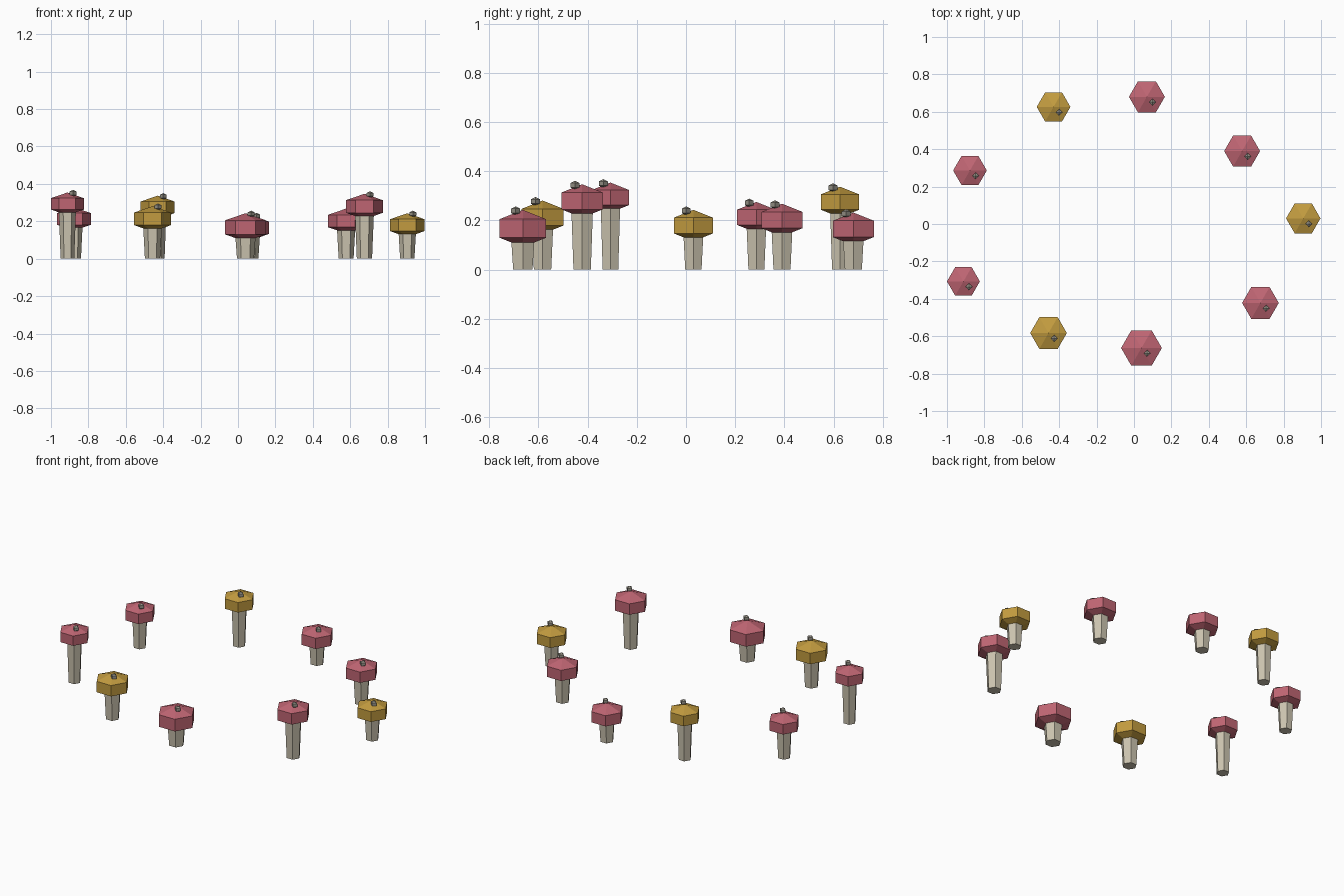
import bpy
from math import pi

cube = bpy.data.objects.get("Cube")
if cube:
    bpy.data.objects.remove(cube, do_unlink=True)


def material(name, rgb):
    m = bpy.data.materials.new(name)
    m.use_nodes = True
    m.diffuse_color = (*rgb, 1)
    m.node_tree.nodes["Principled BSDF"].inputs["Base Color"].default_value = (*rgb, 1)
    return m


RED = material("rose_red", (0.52, 0.13, 0.17))
GOLD = material("mustard_gold", (0.54, 0.33, 0.05))
CREAM = material("pale_stem", (0.60, 0.55, 0.43))
GREY = material("spot_grey", (0.33, 0.31, 0.26))


def finish(name, mat):
    ob = bpy.context.object
    ob.name = ob.data.name = name
    ob.data.materials.append(mat)
    return ob


def mushroom(n, x, y, apex, width, mat):
    radius = width / 0.866          # the widest rings sit at 60 degrees from the poles
    height = radius * 0.6
    middle = apex - height

    # Six-sided stem, a little wider under the cap
    bpy.ops.mesh.primitive_cone_add(vertices=6, radius1=radius * 0.36, radius2=radius * 0.46,
                                    depth=middle, location=(x, y, middle / 2),
                                    rotation=(0, 0, pi / 6))
    finish(f"stem_{n}", CREAM)

    # Faceted cap: flattened low-poly sphere with corners on the x axis
    bpy.ops.mesh.primitive_uv_sphere_add(segments=6, ring_count=3, radius=1,
                                         location=(x, y, middle))
    cap = finish(f"cap_{n}", mat)
    # Turn the corners onto the x axis whatever the primitive's start angle
    if not any(abs(v.co.y) < 0.01 and abs(v.co.x) > 0.1 for v in cap.data.vertices):
        cap.rotation_euler.z = pi / 6
    cap.scale = (radius, radius, height)

    # Small diamond spot beside the apex
    bpy.ops.mesh.primitive_uv_sphere_add(segments=4, ring_count=2, radius=1,
                                         location=(x + 0.03, y - 0.029, apex - 0.004))
    spot = finish(f"spot_{n}", GREY)
    spot.scale = (0.021, 0.021, 0.018)


# Ring of mushrooms: x, y, apex height, cap half-width, colour
RING = [
    (0.905, 0.03, 0.243, 0.092, GOLD),
    (0.578, 0.39, 0.268, 0.096, RED),
    (0.069, 0.68, 0.232, 0.096, RED),
    (-0.43, 0.626, 0.337, 0.09, GOLD),
    (-0.877, 0.286, 0.275, 0.09, RED),
    (-0.912, -0.307, 0.354, 0.088, RED),
    (-0.457, -0.583, 0.281, 0.098, GOLD),
    (0.04, -0.663, 0.243, 0.109, RED),
    (0.676, -0.422, 0.347, 0.098, RED),
]
for n, spec in enumerate(RING, 1):
    mushroom(n, *spec)
